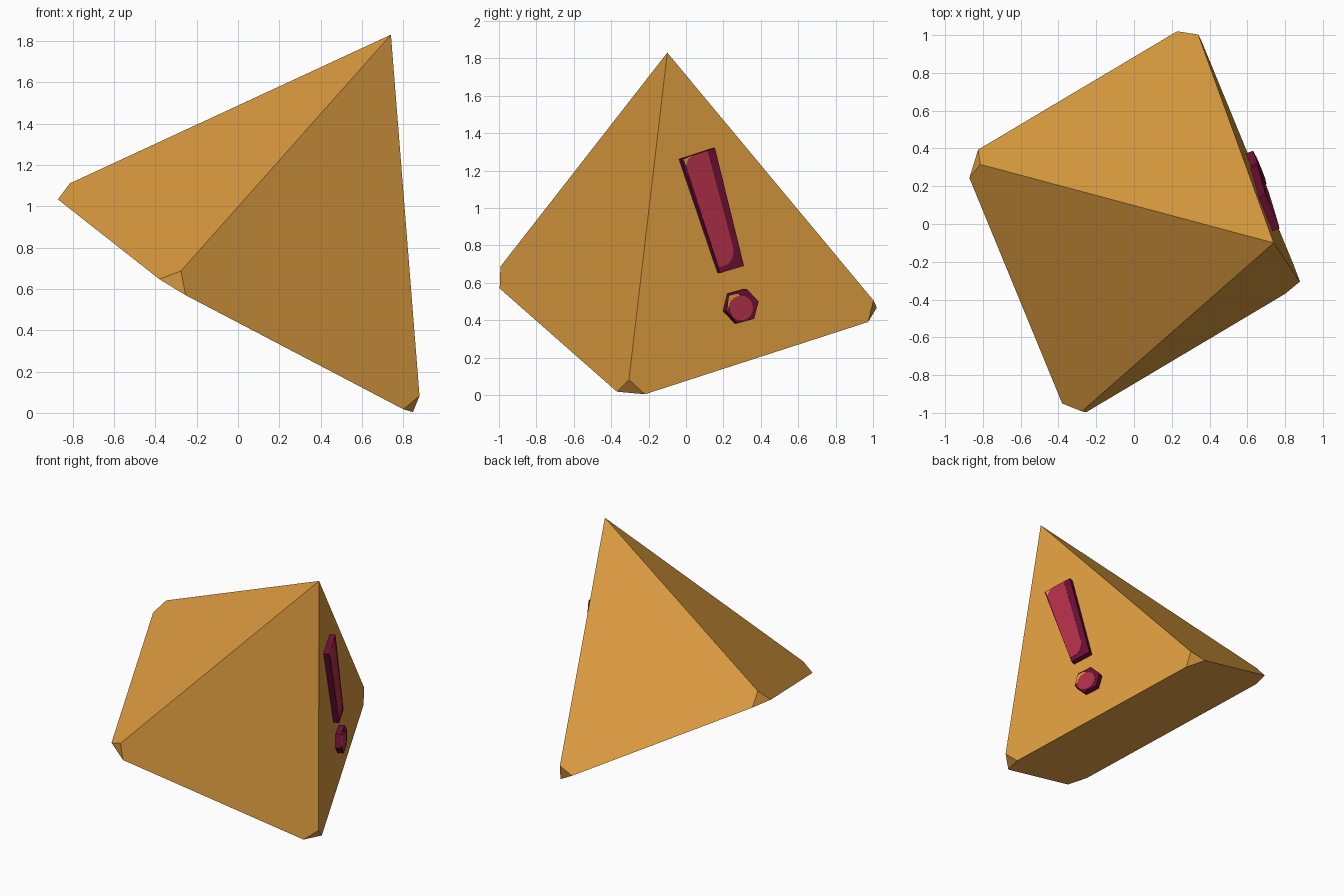
import bpy, bmesh, math
from mathutils import Vector

if "Cube" in bpy.data.objects:
    bpy.data.objects.remove(bpy.data.objects["Cube"])


def material(name, rgb):
    m = bpy.data.materials.new(name)
    m.diffuse_color = (*rgb, 1)
    m.use_nodes = True
    m.node_tree.nodes["Principled BSDF"].inputs["Base Color"].default_value = m.diffuse_color
    return m


gold = material("gold", (0.70, 0.325, 0.05))
dark_red = material("dark crimson", (0.15, 0.0045, 0.035))
light_red = material("light crimson", (0.43, 0.028, 0.065))


def finish(bm, name, mat):
    bmesh.ops.recalc_face_normals(bm, faces=bm.faces)
    mesh = bpy.data.meshes.new(name)
    bm.to_mesh(mesh)
    bm.free()
    mesh.materials.append(mat)
    ob = bpy.data.objects.new(name, mesh)
    bpy.context.collection.objects.link(ob)
    return ob


# Tilted square pyramid: base corners from one corner and two edge vectors
front = Vector((-0.34, -1.048, 0.615))
a = Vector((1.227, 0.73, -0.643))
b = Vector((-0.572, 1.39, 0.45))
base = [front, front + a, front + a + b, front + b]
apex = Vector((0.74, -0.10, 1.83))

# Each base corner is cut off by a small triangle
cut = 0.111
points = [apex]
for i, c in enumerate(base):
    for other in (base[i - 1], base[(i + 1) % 4], apex):
        points.append(c + (other - c).normalized() * cut)
bm = bmesh.new()
for p in points:
    bm.verts.new(p)
bmesh.ops.convex_hull(bm, input=bm.verts)
bmesh.ops.dissolve_limit(bm, angle_limit=math.radians(2), verts=bm.verts, edges=bm.edges)
finish(bm, "pyramid_body", gold)

# Plane of the right-hand pyramid face that carries the mark
normal = (base[1] - apex).cross(base[2] - apex).normalized()
if normal.x < 0:
    normal = -normal


def on_face(y, z, h):
    """Point at side-view position y, z lying h above the right face."""
    x = apex.x + (h - normal.y * (y - apex.y) - normal.z * (z - apex.z)) / normal.x
    return Vector((x, y, z))


def plate(name, outline, top, depth, mat):
    bm = bmesh.new()
    upper = [bm.verts.new(on_face(y, z, top)) for y, z in outline]
    lower = [bm.verts.new(v.co - normal * depth) for v in upper]
    bm.faces.new(upper)
    bm.faces.new(lower[::-1])
    n = len(upper)
    for i in range(n):
        j = (i + 1) % n
        bm.faces.new((upper[i], lower[i], lower[j], upper[j]))
    finish(bm, name, mat)


def ring(y, z, r, sides, start=0):
    return [(y + r * 0.95 * math.cos(math.radians(start) + math.tau * i / sides),
             z + r * math.sin(math.radians(start) + math.tau * i / sides))
            for i in range(sides)]


height = 0.04
# Raised tapered bar and six-sided dot below it
plate("raised_bar", [(-0.023, 1.262), (0.155, 1.32), (0.31, 0.69), (0.184, 0.652)],
      height, 0.05, dark_red)
plate("raised_dot", ring(0.300, 0.475, 0.096, 6, 15), height, 0.05, dark_red)

# Painted fills on the raised parts
plate("bar_fill", [(0.0, 1.225), (0.012, 1.262), (0.04, 1.282), (0.115, 1.306), (0.255, 0.78),
                   (0.248, 0.73), (0.225, 0.698), (0.175, 0.682)],
      height + 0.002, 0.003, light_red)
plate("dot_fill", ring(0.295, 0.465, 0.067, 14), height + 0.003, 0.003, light_red)

# Small gold slivers beside the fills
plate("bar_gold_corner", [(-0.013, 1.26), (0.04, 1.282), (0.012, 1.262), (0.0, 1.225)],
      height + 0.002, 0.003, gold)
plate("dot_gold_crescent", [(0.222, 0.455), (0.228, 0.53), (0.275, 0.542), (0.29, 0.53), (0.25, 0.50)],
      height + 0.002, 0.003, gold)
